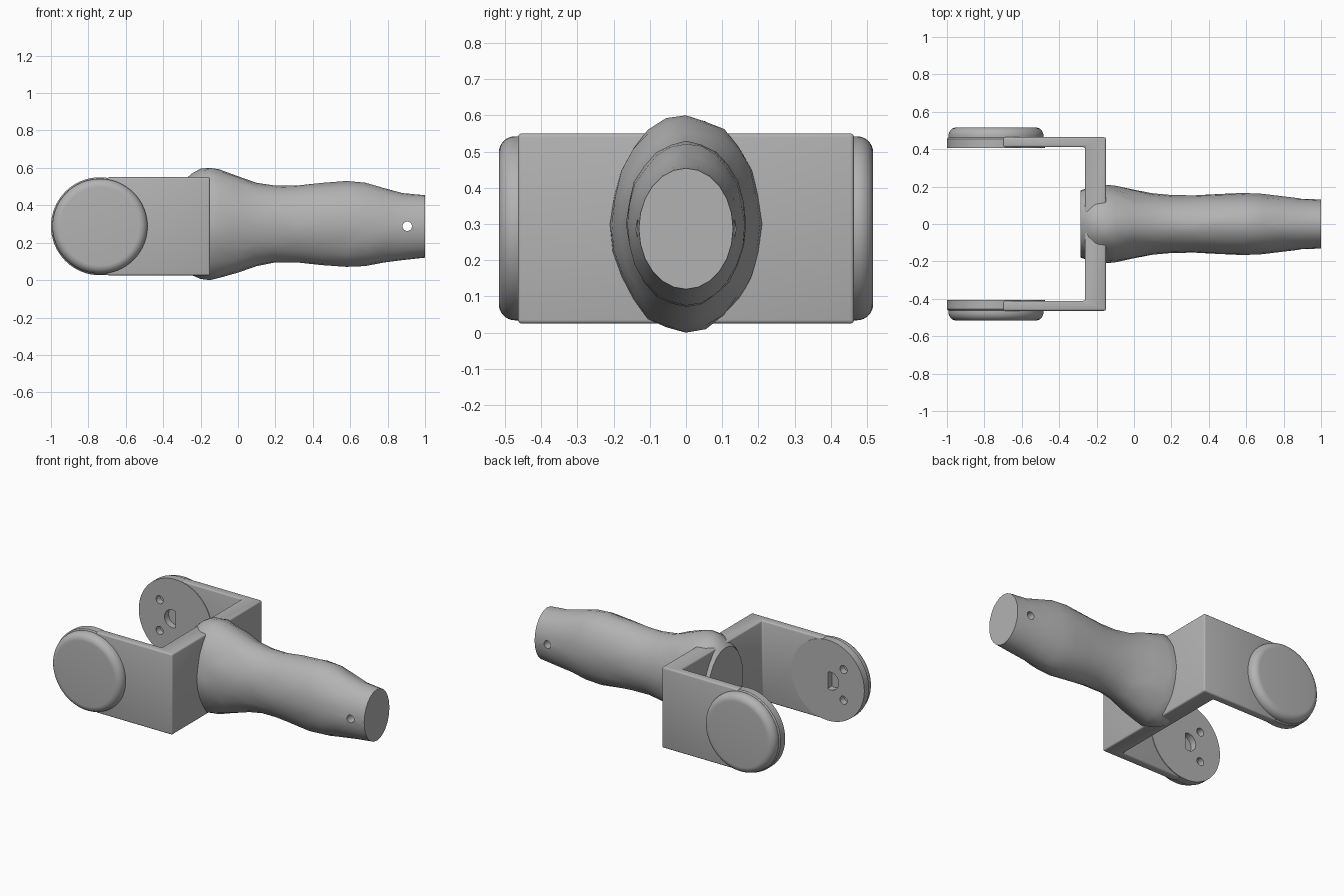
import bpy, bmesh, math, random
from mathutils import Vector

random.seed(4)
if "Cube" in bpy.data.objects:
    bpy.data.objects.remove(bpy.data.objects["Cube"], do_unlink=True)

grey = bpy.data.materials.new("plain grey")
grey.use_nodes = True
grey.diffuse_color = (0.45, 0.45, 0.45, 1)
grey.node_tree.nodes["Principled BSDF"].inputs["Base Color"].default_value = grey.diffuse_color

HUB_X, HUB_Z = -0.738, 0.288


def make(name, bm, bevel=0):
    """Turn a bmesh into a smooth-shaded object with optional rounded edges."""
    bmesh.ops.recalc_face_normals(bm, faces=bm.faces)
    mesh = bpy.data.meshes.new(name)
    bm.to_mesh(mesh)
    bm.free()
    mesh.materials.append(grey)
    ob = bpy.data.objects.new(name, mesh)
    bpy.context.collection.objects.link(ob)
    if bevel:
        mod = ob.modifiers.new("rounded edges", "BEVEL")
        mod.width, mod.segments, mod.limit_method = bevel, 3, "ANGLE"
        select(ob)
        bpy.ops.object.modifier_apply(modifier=mod.name)
    return ob


def select(ob):
    bpy.ops.object.select_all(action="DESELECT")
    ob.select_set(True)
    bpy.context.view_layer.objects.active = ob


def smooth(ob, degrees=35):
    select(ob)
    bpy.ops.object.shade_smooth_by_angle(angle=math.radians(degrees))


def loft(rings):
    """Skin closed rings of points and cap both ends."""
    bm = bmesh.new()
    loops = [[bm.verts.new(p) for p in ring] for ring in rings]
    n = len(loops[0])
    for a, b in zip(loops, loops[1:]):
        for i in range(n):
            j = (i + 1) % n
            bm.faces.new((a[i], a[j], b[j], b[i]))
    bm.faces.new(loops[0])
    bm.faces.new(loops[-1])
    return bm


def lathe(profile, x=HUB_X, z=HUB_Z, sides=64, flat=None):
    """Revolve (radius, y) pairs about the y axis; flat trims the +x side."""
    rings = []
    for r, y in profile:
        ring = []
        for k in range(sides):
            a = math.tau * k / sides
            dx = r * math.cos(a)
            ring.append((x + (dx if flat is None else min(dx, flat)), y, z + r * math.sin(a)))
        rings.append(ring)
    return loft(rings)


def cut(ob, cutter):
    mod = ob.modifiers.new("cut", "BOOLEAN")
    mod.operation, mod.solver, mod.object = "DIFFERENCE", "EXACT", cutter
    select(ob)
    bpy.ops.object.modifier_apply(modifier=mod.name)
    bpy.data.objects.remove(cutter, do_unlink=True)


# Fork bracket: U-shaped plan extruded upward
half = [(-0.70, 0.411), (-0.262, 0.411), (-0.262, -0.411), (-0.70, -0.411),
        (-0.70, -0.464), (-0.15, -0.464), (-0.15, 0.464), (-0.70, 0.464)]
bm = bmesh.new()
base = bm.faces.new([bm.verts.new((x, y, 0.025)) for x, y in half])
up = bmesh.ops.extrude_face_region(bm, geom=[base])["geom"]
bmesh.ops.translate(bm, vec=(0, 0, 0.525), verts=[v for v in up if isinstance(v, bmesh.types.BMVert)])
smooth(make("fork_bracket", bm, 0.01))

# Round hubs and outer caps at the end of each arm
for side, s in (("left", 1), ("right", -1)):
    hub = make(side + "_hub", lathe([(0.262, s * 0.407), (0.262, s * 0.455), (0.255, s * 0.462)]))
    for dz in (-0.1, 0.1):
        cut(hub, make("screw_cutter", lathe([(0.026, s * 0.38), (0.026, s * 0.45)],
                                            x=-0.85, z=HUB_Z + dz, sides=24)))
    cut(hub, make("slot_cutter", lathe([(0.058, s * 0.38), (0.058, s * 0.45)],
                                       x=-0.757, sides=32, flat=0.02)))
    smooth(hub)
    r, edge, fillet = 0.254, 0.517, 0.045
    profile = [(r, s * 0.455)]
    for k in range(9):
        a = math.pi / 2 * k / 8
        profile.append((r - fillet + fillet * math.cos(a), s * (edge - fillet + fillet * math.sin(a))))
    smooth(make(side + "_cap", lathe(profile)))

# Hand-shaped grip: x, top, bottom, half width
stations = [(-0.285, 0.535, 0.055, 0.18), (-0.25, 0.568, 0.028, 0.192),
            (-0.2, 0.596, 0.006, 0.205), (-0.15, 0.6, 0.0, 0.21),
            (-0.1, 0.592, 0.012, 0.205), (0, 0.555, 0.04, 0.183),
            (0.1, 0.52, 0.075, 0.164), (0.2, 0.505, 0.095, 0.155),
            (0.32, 0.506, 0.094, 0.153), (0.45, 0.52, 0.08, 0.16),
            (0.58, 0.53, 0.071, 0.166), (0.68, 0.521, 0.075, 0.162),
            (0.78, 0.492, 0.094, 0.15), (0.88, 0.465, 0.107, 0.138),
            (1.0, 0.454, 0.12, 0.13)]
rings = []
for i, (x, top, bottom, w) in enumerate(stations):
    inner = 0 < i < len(stations) - 2
    ring = []
    for k in range(24):
        a = math.tau * k / 24
        wobble = 1 + (random.uniform(-0.025, 0.01) if inner and k % 6 else 0)
        shift = random.uniform(-0.015, 0.015) if inner and k % 6 else 0
        ring.append(Vector((x + shift, wobble * w * math.sin(a),
                            (top + bottom) / 2 + wobble * (top - bottom) / 2 * math.cos(a))))
    rings.append(ring)
bm = loft(rings)
bmesh.ops.triangulate(bm, faces=[f for f in bm.faces if len(f.verts) == 4])
grip = make("grip", bm)
cut(grip, make("pin_cutter", lathe([(0.025, -0.3), (0.025, 0.3)], x=0.905, sides=24)))
smooth(grip)
